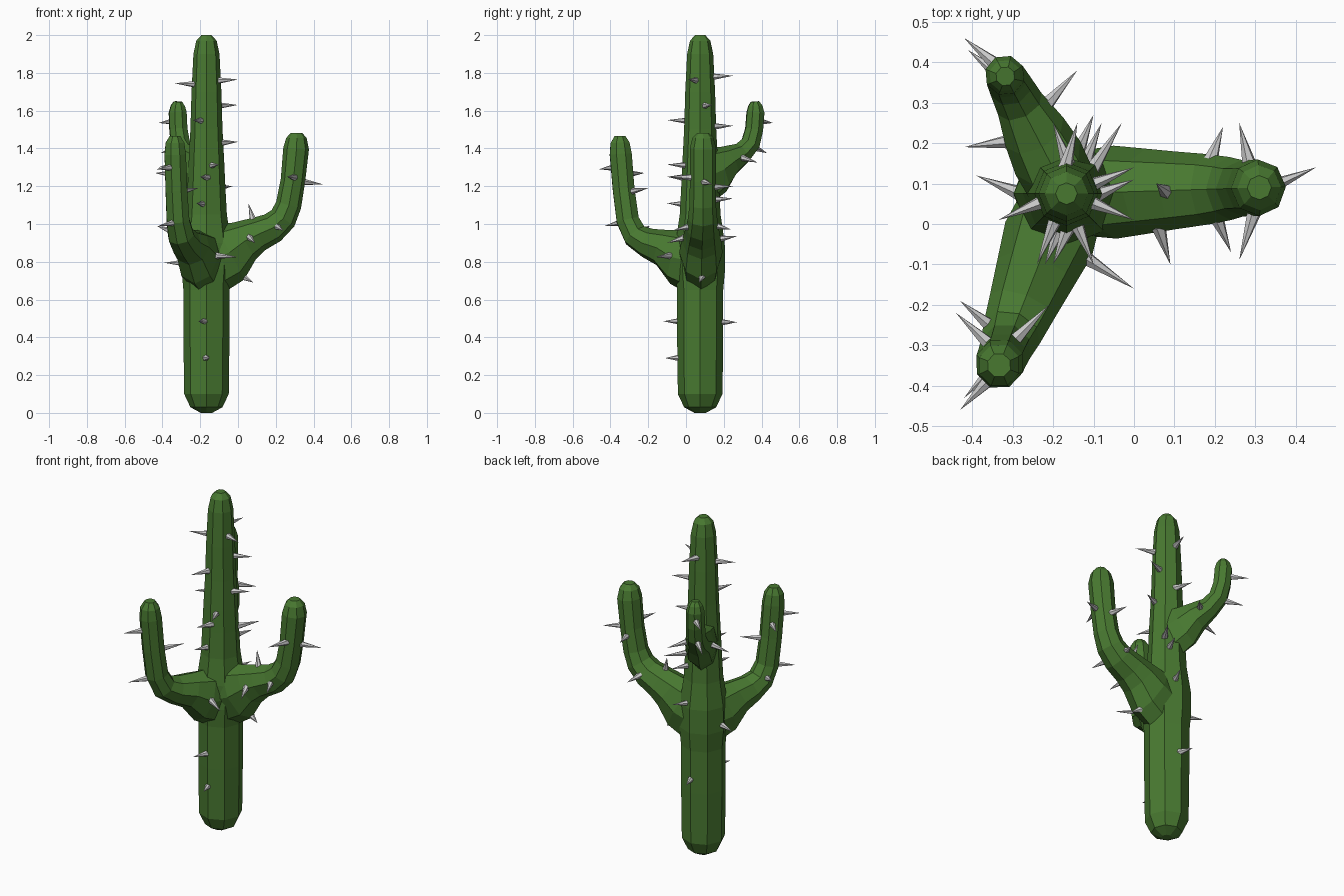
import bpy, bmesh
from math import sin, cos, pi
from mathutils import Vector
from mathutils.bvhtree import BVHTree

if "Cube" in bpy.data.objects:
    bpy.data.objects.remove(bpy.data.objects["Cube"])

green = bpy.data.materials.new("cactus_green")
green.diffuse_color = (0.065, 0.19, 0.03, 1)
green.use_nodes = True
green.node_tree.nodes["Principled BSDF"].inputs["Base Color"].default_value = green.diffuse_color
CENTRE = Vector((-0.167, 0.075, 0))
UP = Vector((0, 0, 1))


def make_object(name, bm, mat=None):
    bmesh.ops.recalc_face_normals(bm, faces=bm.faces[:])
    mesh = bpy.data.meshes.new(name)
    bm.to_mesh(mesh)
    bm.free()
    if mat:
        mesh.materials.append(mat)
    ob = bpy.data.objects.new(name, mesh)
    bpy.context.collection.objects.link(ob)
    return ob


def limb(name, heading, path, sides=8):
    """Loft an eight-sided tube; path rows are (distance out, z, side radius, up radius)."""
    out = Vector((heading[0], heading[1], 0)).normalized()
    side = UP.cross(out)
    pts = [CENTRE + out * p[0] + UP * p[1] for p in path]
    bm = bmesh.new()
    rings = []
    for i, (c, row) in enumerate(zip(pts, path)):
        tangent = (pts[min(i + 1, len(pts) - 1)] - pts[max(i - 1, 0)]).normalized()
        across = tangent.cross(side)
        rings.append([bm.verts.new(c + side * row[2] * cos(2 * pi * k / sides)
                                   + across * row[3] * sin(2 * pi * k / sides))
                      for k in range(sides)])
    for a, b in zip(rings, rings[1:]):
        for k in range(sides):
            n = (k + 1) % sides
            bm.faces.new((a[k], a[n], b[n], b[k]))
    bm.faces.new(rings[0])
    bm.faces.new(rings[-1])
    return make_object(name, bm, green)


# Trunk: straight octagonal column, swelling where the arms join, then tapering
trunk_profile = [(0.0, 0.03), (0.03, 0.085), (0.1, 0.118), (0.4, 0.122), (0.65, 0.122),
                 (0.76, 0.132), (0.9, 0.13), (1.05, 0.108), (1.2, 0.1), (1.33, 0.094),
                 (1.5, 0.085), (1.7, 0.079), (1.9, 0.069), (1.97, 0.054), (2.0, 0.027)]
body = limb("cactus_body", (1, 0), [(0, z, r, r) for z, r in trunk_profile])

# Arms: flared at the trunk, bending upward
arms = [
    limb("right_arm", (0.478, 0.015),
         [(0, .80, .10, .19), (.12, .85, .115, .165), (.2, .91, .105, .115), (.27, .945, .096, .093),
          (.35, .98, .087, .082), (.405, 1.03, .078, .074), (.435, 1.1, .07, .068),
          (.458, 1.23, .069, .065), (.475, 1.4, .07, .068), (.477, 1.455, .056, .054),
          (.477, 1.483, .03, .03)]),
    limb("front_arm", (-0.165, -0.42),
         [(0, .80, .10, .19), (.12, .825, .115, .15), (.21, .875, .10, .10), (.3, .9, .085, .08),
          (.37, .94, .074, .07), (.412, 1.02, .065, .064), (.435, 1.18, .062, .062),
          (.452, 1.37, .061, .063), (.456, 1.43, .053, .054), (.456, 1.467, .03, .03)]),
    limb("back_arm", (-0.151, 0.29),
         [(0, 1.25, .085, .16), (.1, 1.29, .09, .13), (.17, 1.335, .08, .085), (.25, 1.375, .06, .06),
          (.3, 1.425, .054, .054), (.322, 1.5, .051, .05), (.33, 1.59, .05, .05),
          (.329, 1.625, .04, .04), (.327, 1.648, .024, .024)]),
]

# Fuse the arms into the trunk
for arm in arms:
    mod = body.modifiers.new("join_" + arm.name, 'BOOLEAN')
    mod.operation = 'UNION'
    mod.solver = 'EXACT'
    mod.object = arm
deps = bpy.context.evaluated_depsgraph_get()
fused = bpy.data.meshes.new_from_object(body.evaluated_get(deps))
body.modifiers.clear()
body.data = fused
for arm in arms:
    bpy.data.objects.remove(arm)

# Spines: each tip is given, the base is the nearest spot on the body
tips = [
    # trunk
    (-.15, -.11, .29), (-.21, -.12, .485), (-.19, .27, .48), (.08, .07, .69), (-.39, .12, .795),
    (-.1, .27, .935), (0, -.16, .825), (-.22, -.1, 1.11), (-.08, .25, 1.135), (-.03, .25, 1.2),
    (-.2, -.1, 1.25), (-.1, -.1, 1.315), (0, .11, 1.435), (-.24, -.1, 1.55), (0, .14, 1.63),
    (-.335, .01, 1.745), (0, .01, 1.765), (-.14, .25, 1.785),
    # right arm
    (.45, .14, 1.21), (.26, -.09, 1.25), (.24, -.07, .965), (.09, -.1, .9), (.055, .1, 1.11),
    (.22, .24, .97), (.26, .25, 1.2),
    # front arm
    (-.43, -.46, 1.29), (-.44, -.22, 1.27), (-.21, -.2, 1.19), (-.42, -.43, .99), (-.43, -.19, .99),
    # back arm
    (-.42, .46, 1.535), (-.2, .25, 1.52), (-.41, .43, 1.375), (-.14, .38, 1.325), (-.42, .19, 1.3),
]
surface = bmesh.new()
surface.from_mesh(fused)
tree = BVHTree.FromBMesh(surface)
surface.free()
bm = bmesh.new()
for tip in map(Vector, tips):
    base = tree.find_nearest(tip)[0]
    axis = (tip - base).normalized()
    base -= axis * 0.015
    u = axis.orthogonal().normalized()
    v = axis.cross(u)
    ring = [bm.verts.new(base + 0.019 * (u * cos(2 * pi * k / 6) + v * sin(2 * pi * k / 6)))
            for k in range(6)]
    apex = bm.verts.new(tip)
    bm.faces.new(ring)
    for k in range(6):
        bm.faces.new((ring[k], ring[(k + 1) % 6], apex))
make_object("spines", bm)
